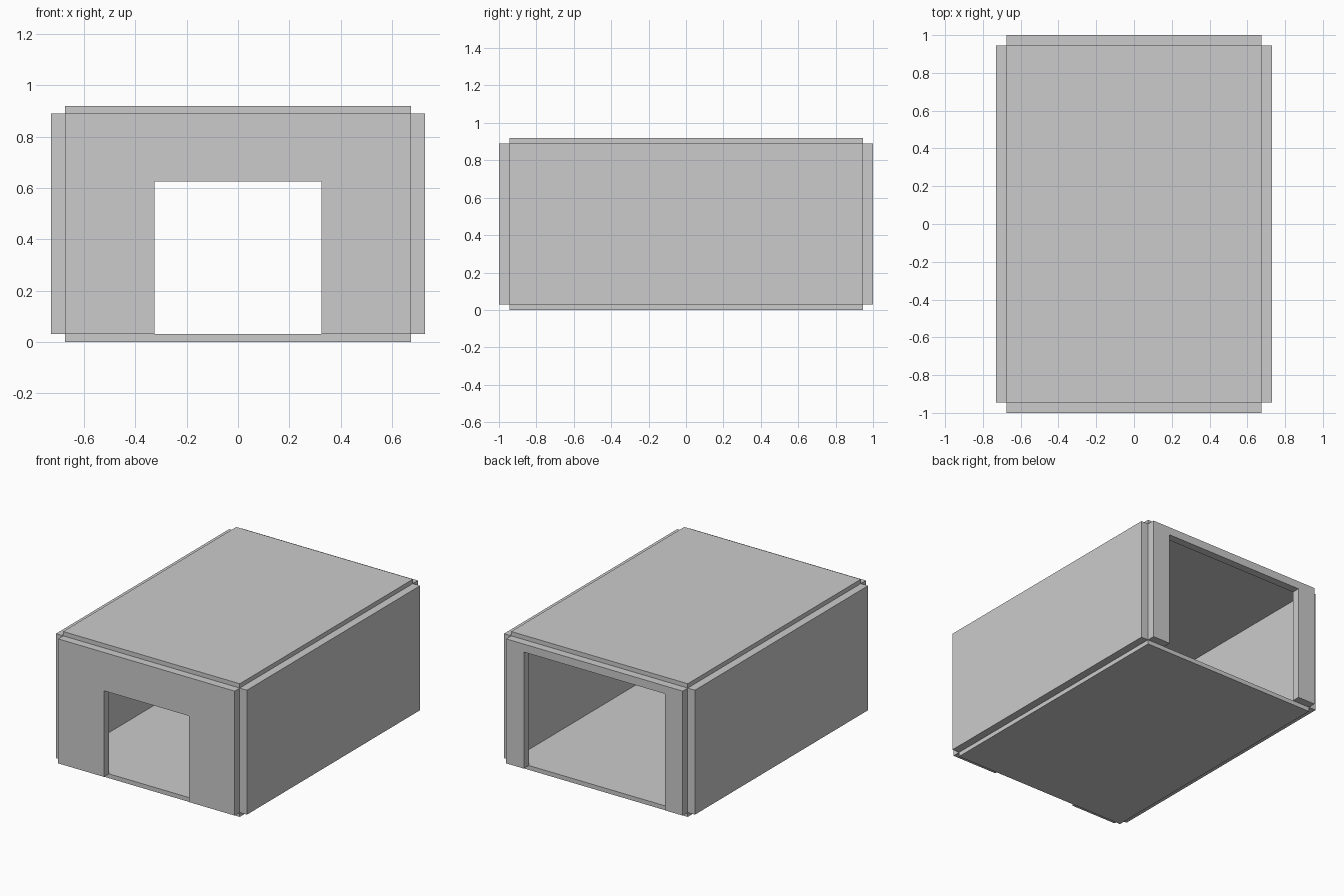
import bpy, bmesh
from mathutils import Vector

if "Cube" in bpy.data.objects:
    bpy.data.objects.remove(bpy.data.objects["Cube"])

IX, IY, T = 0.675, 0.945, 0.055      # inner half sizes, wall thickness
Z0, Z1, H = 0.03, 0.89, 0.92         # floor top, roof underside, full height


def make_object(name, bm):
    bmesh.ops.recalc_face_normals(bm, faces=bm.faces)
    mesh = bpy.data.meshes.new(name)
    bm.to_mesh(mesh)
    bm.free()
    obj = bpy.data.objects.new(name, mesh)
    bpy.context.collection.objects.link(obj)


def panel(name, lo, hi):
    lo, hi = Vector(lo), Vector(hi)
    bm = bmesh.new()
    bmesh.ops.create_cube(bm, size=1)
    bmesh.ops.scale(bm, vec=hi - lo, verts=bm.verts)
    bmesh.ops.translate(bm, vec=(lo + hi) / 2, verts=bm.verts)
    make_object(name, bm)


def door_wall(name, y, half_width, top):
    # Arch-shaped profile extruded through the wall thickness
    profile = [(-IX, Z0), (-half_width, Z0), (-half_width, top), (half_width, top),
               (half_width, Z0), (IX, Z0), (IX, Z1), (-IX, Z1)]
    bm = bmesh.new()
    face = bm.faces.new([bm.verts.new((x, y, z)) for x, z in profile])
    ext = bmesh.ops.extrude_face_region(bm, geom=[face], use_keep_orig=True)
    moved = [g for g in ext["geom"] if isinstance(g, bmesh.types.BMVert)]
    bmesh.ops.translate(bm, vec=(0, T, 0), verts=moved)
    make_object(name, bm)


# Floor and roof slabs
panel("floor", (-IX, -IY, 0), (IX, IY, Z0))
panel("roof", (-IX, -IY, Z1), (IX, IY, H))

# Side walls
panel("left_wall", (-IX - T, -IY, Z0), (-IX, IY, Z1))
panel("right_wall", (IX, -IY, Z0), (IX + T, IY, Z1))

# Front wall with small doorway, back wall with wide opening
door_wall("front_wall", -IY - T, 0.325, 0.625)
door_wall("back_wall", IY, 0.54, 0.835)
